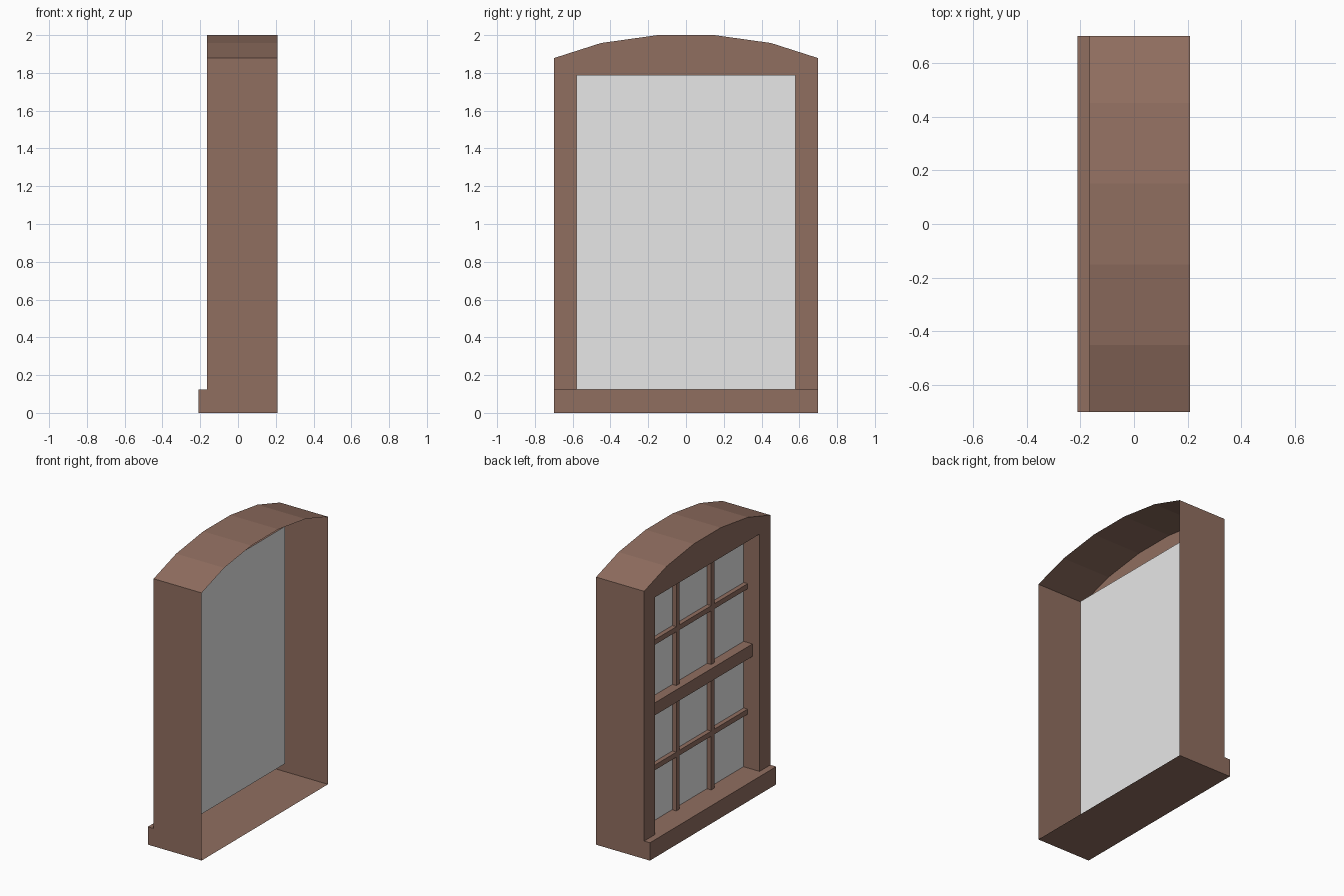
import bpy, bmesh

if "Cube" in bpy.data.objects:
    bpy.data.objects.remove(bpy.data.objects["Cube"])

# Key depths (x) and opening size
FRONT, BACK, SILL, GLASS = -0.165, 0.208, -0.21, -0.04
W, OW = 0.70, 0.58            # half widths: frame, opening
SILL_Z, TOP_Z = 0.125, 1.79   # opening bottom and top
ARCH = [(-0.70, 1.878), (-0.45, 1.958), (-0.15, 2.0),
        (0.15, 2.0), (0.45, 1.958), (0.70, 1.878)]


def material(name, rgb):
    m = bpy.data.materials.new(name)
    m.diffuse_color = (*rgb, 1)
    m.use_nodes = True
    m.node_tree.nodes["Principled BSDF"].inputs["Base Color"].default_value = m.diffuse_color
    return m


WOOD = material("brown wood", (0.28, 0.157, 0.117))
PANE = material("pale grey glass", (0.8, 0.8, 0.8))


def build(name, faces, mat):
    """Make a flat-shaded object from faces given as lists of points."""
    bm = bmesh.new()
    for f in faces:
        bm.faces.new([bm.verts.new(p) for p in f])
    bmesh.ops.remove_doubles(bm, verts=bm.verts, dist=1e-5)
    bmesh.ops.recalc_face_normals(bm, faces=bm.faces)
    me = bpy.data.meshes.new(name)
    bm.to_mesh(me)
    bm.free()
    me.materials.append(mat)
    ob = bpy.data.objects.new(name, me)
    bpy.context.collection.objects.link(ob)
    return ob


def strip(pts, x0, x1):
    """Faces swept along x from an open y-z path."""
    return [[(x0, *a), (x1, *a), (x1, *b), (x0, *b)] for a, b in zip(pts, pts[1:])]


def plate(x, pts):
    return [(x, y, z) for y, z in pts]


def bar(name, x0, y0, y1, z0, z1):
    """Glazing bar standing in front of the glass."""
    x1 = GLASS - 0.002
    ring = [(y0, z0), (y1, z0), (y1, z1), (y0, z1), (y0, z0)]
    build(name, strip(ring, x0, x1) + [plate(x0, ring[:4]), plate(x1, ring[:4])], WOOD)


# Frame: thin outer shell open at the back, face plate and reveal
outer = [(-W, SILL_Z)] + ARCH + [(W, SILL_Z)]
frame = strip(outer, FRONT, BACK)
for s in (-1, 1):
    frame.append(plate(FRONT, [(s * W, SILL_Z), (s * OW, SILL_Z), (s * OW, TOP_Z), (s * W, 1.878)]))
frame.append(plate(FRONT, [(-OW, TOP_Z)] + ARCH + [(OW, TOP_Z)]))
frame += strip([(-OW, SILL_Z), (-OW, TOP_Z), (OW, TOP_Z), (OW, SILL_Z)], FRONT, GLASS)
build("arched_frame", frame, WOOD)

# Sill: projecting front, ends, underside and top running in to the glass
sill = strip([(-W, SILL_Z), (-W, 0), (W, 0), (W, SILL_Z)], SILL, BACK)
sill.append(plate(SILL, [(-W, 0), (W, 0), (W, SILL_Z), (-W, SILL_Z)]))
sill += strip([(-W, SILL_Z), (W, SILL_Z)], SILL, FRONT)
sill += strip([(-OW, SILL_Z), (OW, SILL_Z)], FRONT, GLASS)
build("sill", sill, WOOD)

# Glass
build("glass", [plate(GLASS, [(-OW, SILL_Z), (-OW, TOP_Z), (OW, TOP_Z), (OW, SILL_Z)])], PANE)

# Meeting rail and glazing bars
bar("meeting_rail", -0.11, -OW, OW, 0.917, 1.005)
for z in (0.52, 1.40):
    bar("horizontal_bar", -0.073, -OW, OW, z - 0.018, z + 0.018)
for y in (-OW / 3, OW / 3):
    bar("vertical_bar", -0.073, y - 0.018, y + 0.018, SILL_Z, TOP_Z)
